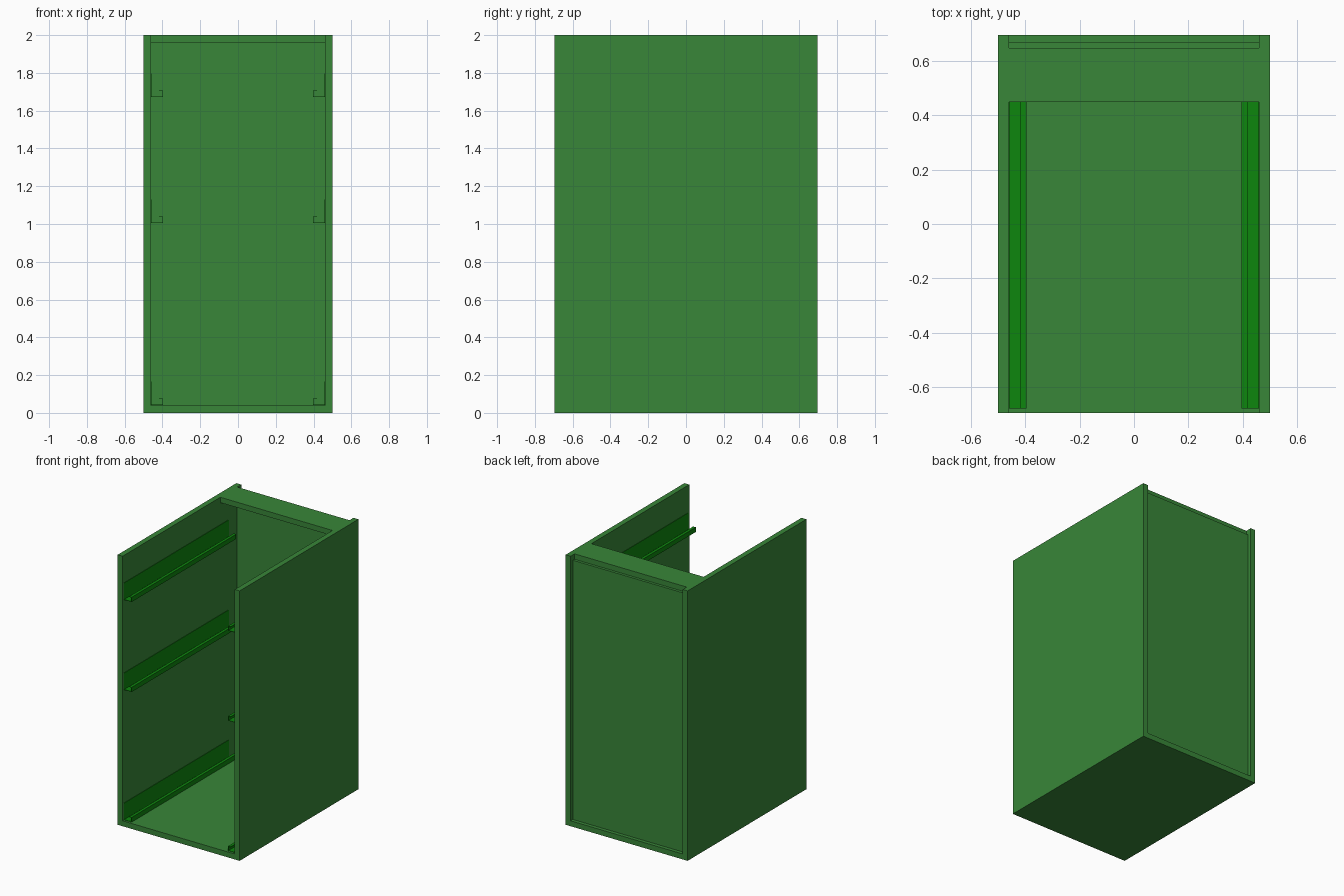
import bpy, bmesh

if "Cube" in bpy.data.objects:
    bpy.data.objects.remove(bpy.data.objects["Cube"])


def material(name, color):
    m = bpy.data.materials.new(name)
    m.diffuse_color = color
    m.use_nodes = True
    m.node_tree.nodes["Principled BSDF"].inputs["Base Color"].default_value = m.diffuse_color
    return m


panel_green = material("panel_green", (0.04, 0.24, 0.04, 1))
rail_green = material("rail_green", (0.004, 0.24, 0.004, 1))


def make_object(name, bm, mat):
    mesh = bpy.data.meshes.new(name)
    bm.to_mesh(mesh)
    bm.free()
    mesh.materials.append(mat)
    ob = bpy.data.objects.new(name, mesh)
    bpy.context.collection.objects.link(ob)
    return ob


def box(name, x, y, z):
    bm = bmesh.new()
    bmesh.ops.create_cube(bm, size=1)
    for v in bm.verts:
        v.co = [r[0] + (c + 0.5) * (r[1] - r[0]) for c, r in zip(v.co, (x, y, z))]
    return make_object(name, bm, panel_green)


W, D, H, T = 0.5, 0.695, 2.0, 0.04
INNER = W - T

# Carcass panels
box("left_side", (-W, -INNER), (-D, D), (0, H))
box("right_side", (INNER, W), (-D, D), (0, H))
box("bottom_panel", (-INNER, INNER), (-D, D), (0, T))
box("top_rear_stretcher", (-INNER, INNER), (0.45, 0.648), (H - T, H))
box("back_panel", (-INNER, INNER), (0.648, 0.668), (T, H - T))


# Drawer runner: wall plate, shelf, and returned lip, bent from thin sheet
def runner(name, side, z):
    t = 0.003
    outer = [(0, 0.125), (0, 0), (0.064, 0), (0.064, 0.035), (0.043, 0.035)]
    inner = [(0.043, 0.035 - t), (0.064 - t, 0.035 - t), (0.064 - t, t), (t, t), (t, 0.125)]
    bm = bmesh.new()
    profile = [bm.verts.new((side * (INNER - u), -0.68, z + h)) for u, h in outer + inner]
    face = bm.faces.new(profile)
    ext = bmesh.ops.extrude_face_region(bm, geom=[face], use_keep_orig=True)
    moved = [g for g in ext["geom"] if isinstance(g, bmesh.types.BMVert)]
    bmesh.ops.translate(bm, verts=moved, vec=(0, 1.225, 0))
    bmesh.ops.recalc_face_normals(bm, faces=bm.faces)
    make_object(name, bm, rail_green)


for level, z in (("lower", 0.041), ("middle", 1.005), ("upper", 1.672)):
    for label, side in (("left", -1), ("right", 1)):
        runner(f"{level}_{label}_runner", side, z)
